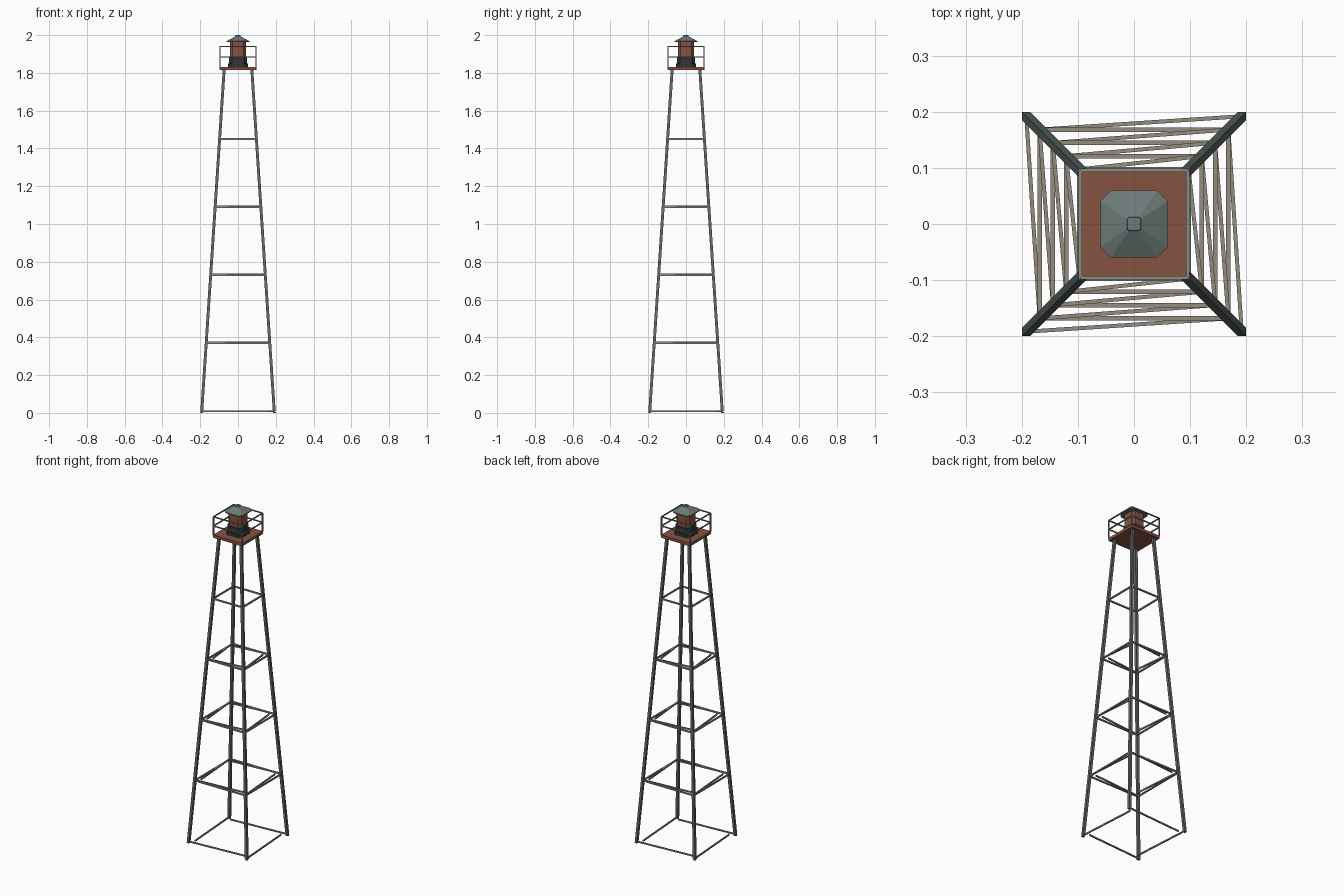
import bpy, bmesh, math
from mathutils import Vector

if "Cube" in bpy.data.objects:
    bpy.data.objects.remove(bpy.data.objects["Cube"])


def material(name, rgb):
    m = bpy.data.materials.new(name)
    m.diffuse_color = (*rgb, 1)
    m.use_nodes = True
    m.node_tree.nodes["Principled BSDF"].inputs["Base Color"].default_value = m.diffuse_color
    return m


STEEL = material("green grey steel", (0.115, 0.145, 0.14))
ROOF = material("roof grey", (0.15, 0.195, 0.19))
TAN = material("weathered tan", (0.30, 0.265, 0.22))
RAIL = material("railing grey", (0.26, 0.27, 0.235))
RED = material("brick red", (0.24, 0.085, 0.055))
DARK = material("dark iron", (0.032, 0.035, 0.038))


def loft(name, rings, mat):
    """Join equal-sized point rings into a closed solid."""
    bm = bmesh.new()
    loops = [[bm.verts.new(p) for p in ring] for ring in rings]
    n = len(loops[0])
    for a, b in zip(loops, loops[1:]):
        for i in range(n):
            j = (i + 1) % n
            bm.faces.new((a[i], a[j], b[j], b[i]))
    bm.faces.new(loops[0][::-1])
    bm.faces.new(loops[-1])
    bmesh.ops.recalc_face_normals(bm, faces=bm.faces)
    me = bpy.data.meshes.new(name)
    bm.to_mesh(me)
    bm.free()
    me.materials.append(mat)
    ob = bpy.data.objects.new(name, me)
    bpy.context.collection.objects.link(ob)
    return ob


def square(cx, cy, z, h):
    return [(cx + sx * h, cy + sy * h, z) for sx, sy in CORNERS]


def octagon(z, r, c):
    """Square of half width r with corners cut back to c."""
    return [(r, -c, z), (r, c, z), (c, r, z), (-c, r, z),
            (-r, c, z), (-r, -c, z), (-c, -r, z), (c, -r, z)]


def beam(name, a, b, w, h, mat):
    """Horizontal bar of width w and height h."""
    a, b = Vector(a), Vector(b)
    side = (b - a).cross(Vector((0, 0, 1))).normalized() * w / 2
    up = Vector((0, 0, h / 2))
    return loft(name, [[p + side + up, p - side + up, p - side - up, p + side - up]
                       for p in (a, b)], mat)


CORNERS = [(1, 1), (-1, 1), (-1, -1), (1, -1)]
LEVELS = [0.008, 0.37, 0.73, 1.09, 1.45]


def leg_r(z):
    return 0.1925 - 0.0656 * z


# Four leaning legs
for k, (sx, sy) in enumerate(CORNERS):
    r0, r1 = leg_r(0), leg_r(1.82)
    loft(f"leg_{k}", [square(sx * r0, sy * r0, 0, 0.0075),
                      square(sx * r1, sy * r1, 1.82, 0.0075)], STEEL)

# Horizontal rings plus skewed ties running inward to the next leg
for i, z in enumerate(LEVELS):
    r = leg_r(z)
    for k in range(4):
        (ax, ay), (bx, by) = CORNERS[k], CORNERS[(k + 1) % 4]
        if i > 0:
            beam(f"ring_{i}_{k}", (ax * r, ay * r, z), (bx * r, by * r, z), 0.008, 0.008, TAN)
        if i < 4:
            q = leg_r(LEVELS[i + 1])
            zz = z + (0.003 if i else 0)
            beam(f"tie_{i}_{k}", (ax * r, ay * r, zz), (bx * q, by * q, zz), 0.007, 0.008, TAN)

# Platform
loft("platform", [square(0, 0, 1.815, 0.097), square(0, 0, 1.832, 0.097)], RED)

# Railing
R = 0.0955
for k in range(4):
    (ax, ay), (bx, by) = CORNERS[k], CORNERS[(k + 1) % 4]
    loft(f"rail_post_{k}", [square(ax * R, ay * R, 1.83, 0.003),
                            square(ax * R, ay * R, 1.94, 0.003)], RAIL)
    for name, z in (("top", 1.94), ("middle", 1.885)):
        beam(f"{name}_rail_{k}", (ax * R, ay * R, z), (bx * R, by * R, z), 0.006, 0.006, RAIL)

# Cabin: dark stepped base, red body, chamfered roof
loft("cabin_base", [octagon(1.832, 0.052, 0.036), octagon(1.85, 0.052, 0.036),
                    octagon(1.85, 0.047, 0.032), octagon(1.885, 0.047, 0.032)], DARK)
loft("cabin_body", [octagon(1.885, 0.043, 0.029), octagon(1.966, 0.043, 0.029)], RED)
loft("roof", [octagon(1.963, 0.06, 0.041), octagon(1.968, 0.06, 0.041),
              octagon(1.994, 0.013, 0.009)], ROOF)
loft("roof_cap", [octagon(1.992, 0.013, 0.009), octagon(2.0, 0.012, 0.008)], ROOF)
